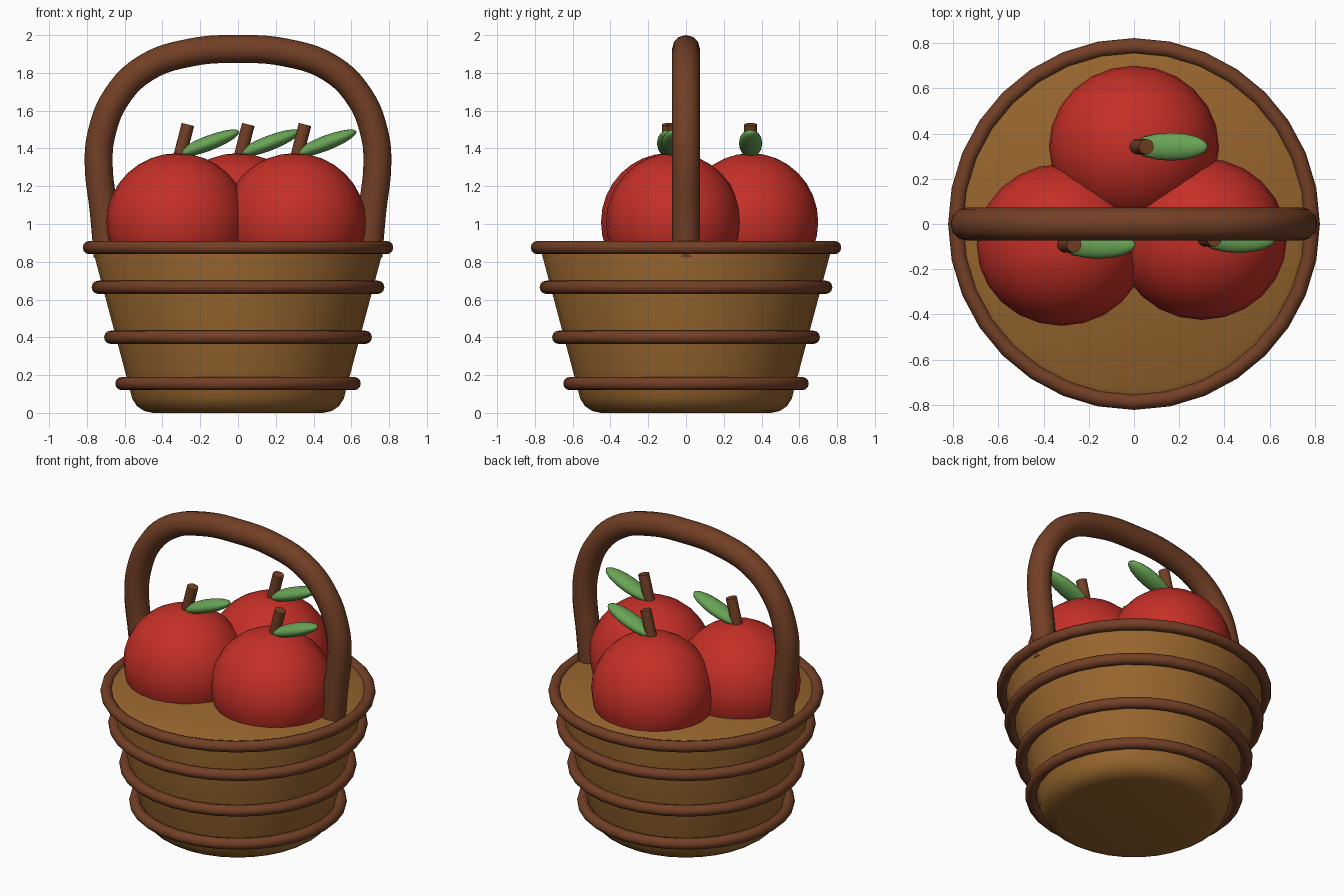
import bpy, math

if "Cube" in bpy.data.objects:
    bpy.data.objects.remove(bpy.data.objects["Cube"])

def mat(name, c):
    m = bpy.data.materials.new(name)
    m.diffuse_color = (*c, 1)
    m.use_nodes = True
    m.node_tree.nodes["Principled BSDF"].inputs["Base Color"].default_value = m.diffuse_color
    return m

WICKER = mat("wicker tan", (0.31, 0.13, 0.027))
WOOD = mat("dark wood", (0.17, 0.05, 0.019))
RED = mat("apple red", (0.56, 0.029, 0.02))
GREEN = mat("leaf green", (0.14, 0.37, 0.09))

def finish(name, m, angle=40):
    o = bpy.context.object
    o.name = name
    o.data.materials.append(m)
    bpy.ops.object.shade_smooth_by_angle(angle=math.radians(angle))
    return o

def ellipsoid(name, m, loc, scale, tilt=0, seg=24, rings=16):
    bpy.ops.mesh.primitive_uv_sphere_add(segments=seg, ring_count=rings, radius=1, location=loc,
                                         rotation=(0, tilt, 0))
    bpy.context.object.scale = scale
    return finish(name, m, 60)

# basket body: lathed tapered tub with rounded bottom and closed top
profile = [(0.45, 0), (0.497, 0.01), (0.535, 0.036), (0.56, 0.075), (0.571, 0.118),
           (0.768, 0.86), (0.762, 0.885), (0.735, 0.9)]
N = 32
verts = [(r * math.cos(2 * math.pi * i / N), r * math.sin(2 * math.pi * i / N), z)
         for r, z in profile for i in range(N)]
faces = [(k * N + i, k * N + (i + 1) % N, (k + 1) * N + (i + 1) % N, (k + 1) * N + i)
         for k in range(len(profile) - 1) for i in range(N)]
faces.append(tuple(reversed(range(N))))
faces.append(tuple(range((len(profile) - 1) * N, len(profile) * N)))
me = bpy.data.meshes.new("basket_body")
me.from_pydata(verts, [], faces)
body = bpy.data.objects.new("basket_body", me)
bpy.context.collection.objects.link(body)
bpy.context.view_layer.objects.active = body
body.select_set(True)
finish("basket_body", WICKER)

# rim and three hoops
for name, r, z in (("rim", 0.787, 0.875), ("hoop_upper", 0.74, 0.665),
                   ("hoop_middle", 0.674, 0.40), ("hoop_lower", 0.615, 0.155)):
    bpy.ops.mesh.primitive_torus_add(major_radius=r, minor_radius=0.035, major_segments=32,
                                     minor_segments=12, location=(0, 0, z))
    finish(name, WOOD, 60)

# arched handle: round tube along a smooth path
half = [(0.69, 0.83), (0.71, 1.06), (0.738, 1.33), (0.722, 1.48), (0.645, 1.67),
        (0.49, 1.825), (0.25, 1.908)]
path = [(-x, z) for x, z in half] + [(0, 1.926)] + half[::-1]
cu = bpy.data.curves.new("handle", 'CURVE')
cu.dimensions = '3D'
cu.bevel_depth = 0.074
cu.bevel_resolution = 4
cu.use_fill_caps = True
sp = cu.splines.new('BEZIER')
sp.resolution_u = 5
sp.bezier_points.add(len(path) - 1)
for p, (x, z) in zip(sp.bezier_points, path):
    p.co = (x, 0, z)
    p.handle_left_type = p.handle_right_type = 'AUTO'
handle = bpy.data.objects.new("handle", cu)
bpy.context.collection.objects.link(handle)
bpy.ops.object.select_all(action='DESELECT')
handle.select_set(True)
bpy.context.view_layer.objects.active = handle
bpy.ops.object.convert(target='MESH')
finish("handle", WOOD)

# apples, each with a leaning stem and a leaf
for tag, x, y in (("left", -0.32, -0.092), ("right", 0.30, -0.066), ("back", 0.0, 0.342)):
    ellipsoid("apple_" + tag, RED, (x, y, 1.01), (0.376, 0.358, 0.365))
    bpy.ops.mesh.primitive_cylinder_add(vertices=12, radius=0.034, depth=0.2,
                                        location=(x + 0.03, y, 1.43), rotation=(0, 0.25, 0))
    finish("stem_" + tag, WOOD)
    ellipsoid("leaf_" + tag, GREEN, (x + 0.162, y, 1.427), (0.177, 0.062, 0.04),
              -math.radians(21), 16, 10)
